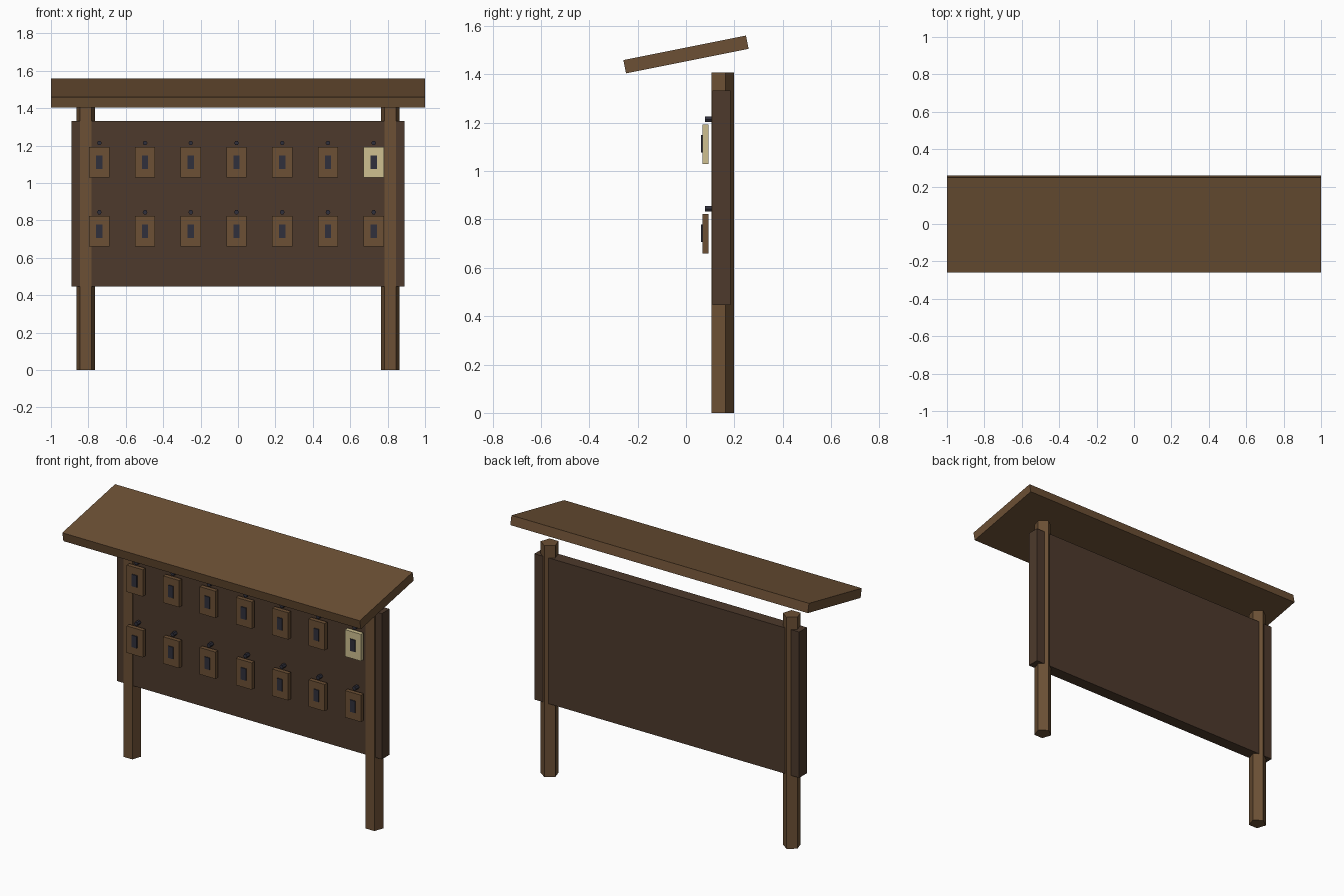
import bpy, math

if "Cube" in bpy.data.objects:
    bpy.data.objects.remove(bpy.data.objects["Cube"])


def material(name, rgb):
    m = bpy.data.materials.new(name)
    m.diffuse_color = (*rgb, 1)
    m.use_nodes = True
    m.node_tree.nodes["Principled BSDF"].inputs["Base Color"].default_value = m.diffuse_color
    return m


WOOD = material("wood", (0.15, 0.08, 0.035))
DARK_WOOD = material("dark_wood", (0.075, 0.042, 0.025))
PALE = material("pale_wood", (0.62, 0.53, 0.28))
IRON = material("iron", (0.03, 0.03, 0.045))


def finish(name, mat):
    o = bpy.context.object
    o.name = name
    o.data.materials.append(mat)
    return o


def box(name, loc, size, mat, tilt=0):
    bpy.ops.mesh.primitive_cube_add(size=1, location=loc, rotation=(tilt, 0, 0))
    o = finish(name, mat)
    o.scale = size
    return o


def prism(name, sides, radius, depth, loc, rot, mat):
    bpy.ops.mesh.primitive_cylinder_add(vertices=sides, radius=radius, depth=depth,
                                        location=loc, rotation=rot)
    return finish(name, mat)


# Sloping roof plank
box("roof", (0, 0, 1.482), (2, 0.517, 0.056), WOOD, math.atan(0.2))

# Back board
box("board", (0, 0.147, 0.889), (1.78, 0.074, 0.886), DARK_WOOD)

# Five-sided posts, flat side to the front
for side, x in (("left", -0.814), ("right", 0.814)):
    prism(side + "_post", 5, 0.0514, 1.407, (x, 0.1466, 0.7035), (0, 0, 0), WOOD)

# Two rows of hanging tags, each with a dark inlay and a peg above
for row, z in enumerate((1.111, 0.741)):
    for col in range(7):
        x = -0.008 + (col - 3) * 0.2445
        tag = f"{row}_{col}"
        mat = PALE if (row, col) == (0, 6) else WOOD
        box("tag_" + tag, (x, 0.0805, z), (0.108, 0.026, 0.163), mat)
        box("inlay_" + tag, (x, 0.071, z + 0.001), (0.034, 0.018, 0.072), IRON)
        # hexagonal peg with points to the sides
        prism("peg_" + tag, 6, 0.0128, 0.034, (x, 0.096, z + 0.103),
              (math.pi / 2, math.pi / 2, 0), IRON)
